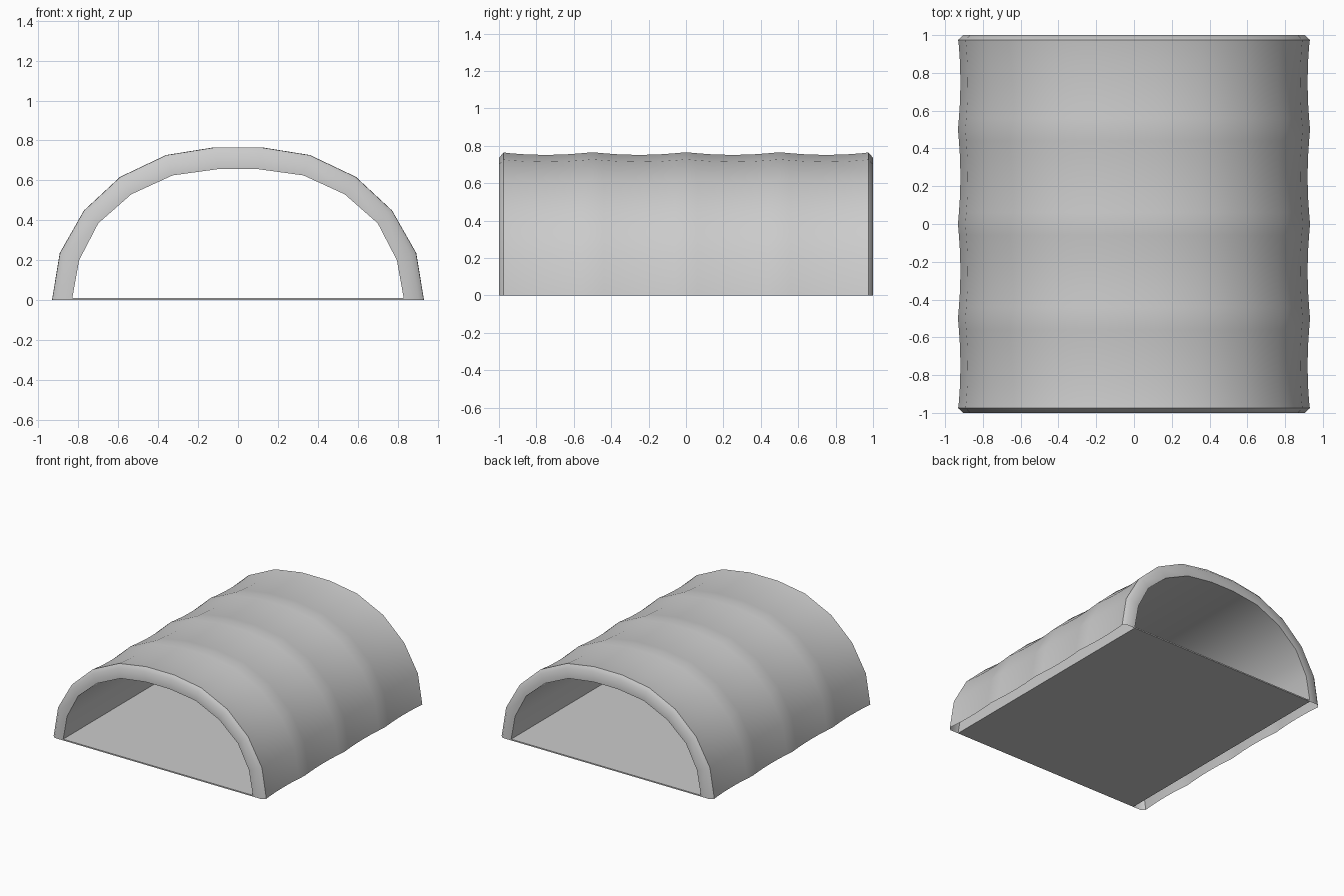
import bpy
import bmesh

if "Cube" in bpy.data.objects:
    bpy.data.objects.remove(bpy.data.objects["Cube"])

# Half arch profiles (x, z), from the ground to beside the crown
OUTER = [(0.932, 0), (0.893, 0.236), (0.772, 0.449), (0.59, 0.618), (0.36, 0.727), (0.123, 0.765)]
INNER = [(0.832, 0), (0.796, 0.2), (0.70, 0.385), (0.535, 0.53), (0.328, 0.625), (0.103, 0.656)]


def full(half):
    return half + [(-x, z) for x, z in reversed(half)]


def make_object(name, bm):
    bmesh.ops.recalc_face_normals(bm, faces=bm.faces)
    mesh = bpy.data.meshes.new(name)
    bm.to_mesh(mesh)
    bm.free()
    obj = bpy.data.objects.new(name, mesh)
    bpy.context.collection.objects.link(obj)
    return obj


# Stations around the wall: (y, blend from outer to inner profile)
stations = [(-1, 0.27), (-0.975, 0.01)]
for i in range(4):
    start = -1 + i * 0.5
    # fabric sags between neighbouring ribs
    for f, t in [(0.12, 0.05), (0.3, 0.11), (0.5, 0.13), (0.7, 0.11), (0.88, 0.05)]:
        stations.append((start + f * 0.5, t))
    if i < 3:
        stations.append((start + 0.5, 0.0))
stations += [(0.975, 0.01), (1, 0.27), (1, 1), (-1, 1)]

# Arched cover: scalloped outer skin, end rims, straight lining, open underneath
bm = bmesh.new()
rings = []
for y, t in stations:
    rings.append([bm.verts.new((a[0] + (b[0] - a[0]) * t, y, a[1] + (b[1] - a[1]) * t))
                  for a, b in zip(full(OUTER), full(INNER))])
for i, ring in enumerate(rings):
    nxt = rings[(i + 1) % len(rings)]
    for j in range(len(ring) - 1):
        bm.faces.new((ring[j], ring[j + 1], nxt[j + 1], nxt[j]))
cover = make_object("arched_cover", bm)
bpy.context.view_layer.objects.active = cover
cover.select_set(True)
bpy.ops.object.shade_smooth_by_angle(angle=0.9)

# Thin floor sheet between the lining walls
bm = bmesh.new()
bmesh.ops.create_cube(bm, size=1)
for v in bm.verts:
    v.co = (v.co.x * 1.664, v.co.y * 2, v.co.z * 0.01 + 0.005)
make_object("floor", bm)
